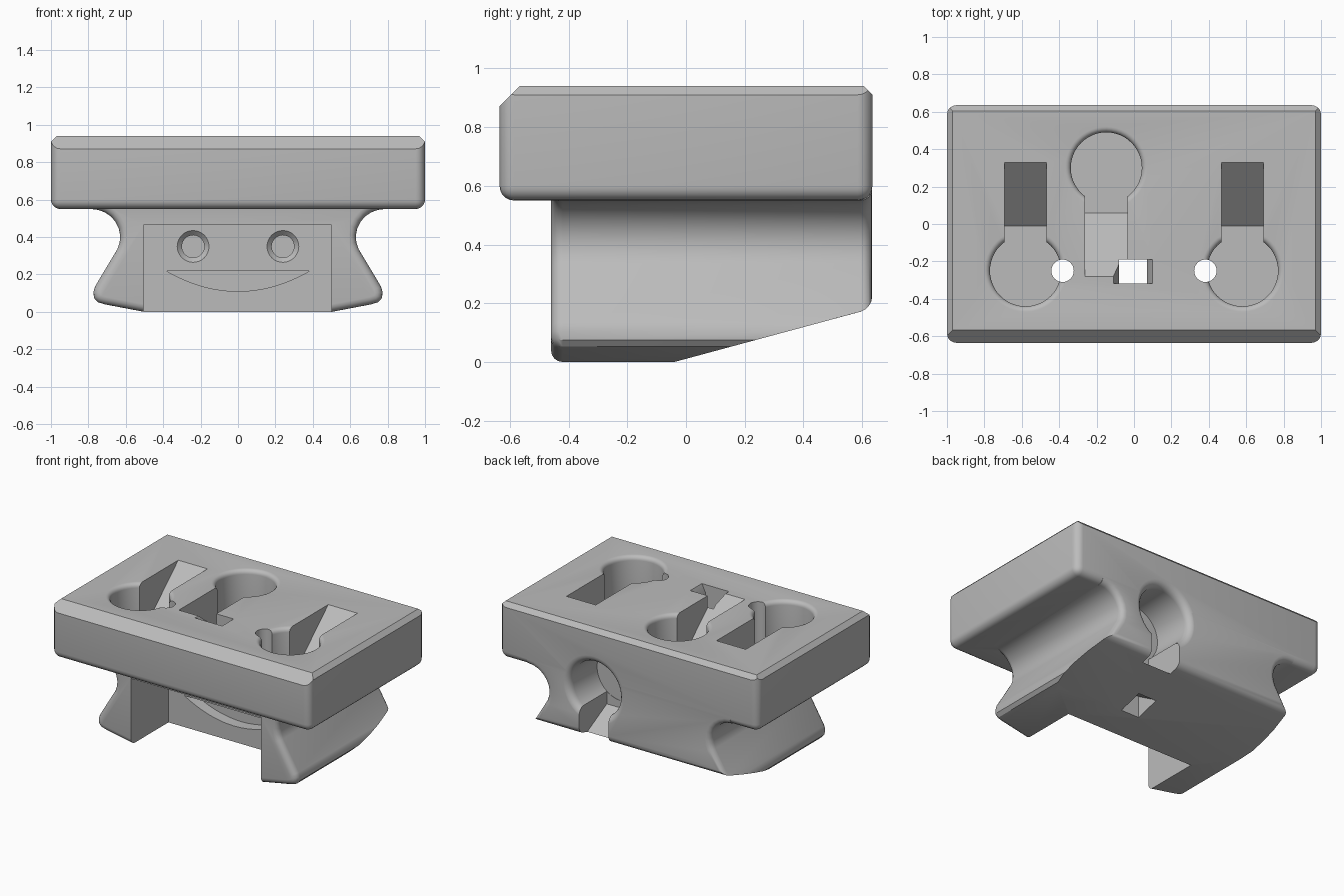
import bpy, bmesh, math
from mathutils import Matrix, Vector

cube = bpy.data.objects.get("Cube")
if cube:
    bpy.data.objects.remove(cube, do_unlink=True)

grey = bpy.data.materials.new("plain grey")
grey.use_nodes = True
COLOUR = (0.5, 0.5, 0.5, 1)
grey.diffuse_color = COLOUR
grey.node_tree.nodes["Principled BSDF"].inputs["Base Color"].default_value = COLOUR


def finish(name, bm, matrix=Matrix()):
    bmesh.ops.recalc_face_normals(bm, faces=bm.faces)
    bmesh.ops.transform(bm, matrix=matrix, verts=bm.verts)
    mesh = bpy.data.meshes.new(name)
    bm.to_mesh(mesh)
    bm.free()
    mesh.materials.append(grey)
    ob = bpy.data.objects.new(name, mesh)
    bpy.context.collection.objects.link(ob)
    return ob


def prism_bm(points, lo, hi, place):
    """Extrude a 2D outline from lo to hi; place(u, v, w) gives the axes."""
    bm = bmesh.new()
    a = [bm.verts.new(place(u, v, lo)) for u, v in points]
    b = [bm.verts.new(place(u, v, hi)) for u, v in points]
    bm.faces.new(a)
    bm.faces.new(b[::-1])
    n = len(a)
    for i in range(n):
        bm.faces.new((a[i], b[i], b[(i + 1) % n], a[(i + 1) % n]))
    bmesh.ops.recalc_face_normals(bm, faces=bm.faces)
    return bm


def along_y(u, v, w):
    return (u, w, v)


def along_x(u, v, w):
    return (w, u, v)


def lathe(name, profile, matrix, steps=48):
    bm = bmesh.new()
    rings = []
    for r, z in profile:
        rings.append([bm.verts.new((r * math.cos(k * math.tau / steps),
                                    r * math.sin(k * math.tau / steps), z))
                      for k in range(steps)])
    for a, b in zip(rings, rings[1:]):
        for k in range(steps):
            j = (k + 1) % steps
            bm.faces.new((a[k], a[j], b[j], b[k]))
    bm.faces.new(rings[0])
    bm.faces.new(rings[-1])
    return finish(name, bm, matrix)


def slice_off(bm, point, normal):
    res = bmesh.ops.bisect_plane(bm, geom=bm.verts[:] + bm.edges[:] + bm.faces[:],
                                 plane_co=point, plane_no=normal, clear_outer=True)
    cut = [e for e in res["geom_cut"] if isinstance(e, bmesh.types.BMEdge)]
    bmesh.ops.contextual_create(bm, geom=cut)


def combine(target, tool, operation):
    mod = target.modifiers.new(tool.name, "BOOLEAN")
    mod.operation = operation
    mod.solver = "EXACT"
    mod.object = tool
    bpy.context.view_layer.objects.active = target
    bpy.ops.object.modifier_apply(modifier=mod.name)
    bpy.data.objects.remove(tool, do_unlink=True)


TOP, UNDER, HALF_Y = 0.94, 0.55, 0.635

# Top slab: rounded sides and underside, chamfered upper rim
bm = bmesh.new()
bmesh.ops.create_cube(bm, size=1, matrix=Matrix.Translation((0, 0, (TOP + UNDER) / 2))
                      @ Matrix.Diagonal((2, 2 * HALF_Y, TOP - UNDER, 1)))
rounded = [e for e in bm.edges if min(v.co.z for v in e.verts) < UNDER + 0.01]
bmesh.ops.bevel(bm, geom=rounded, offset=0.05, segments=5, profile=0.5, affect="EDGES")
slice_off(bm, (0, -HALF_Y, TOP - 0.068), (0, -1, 1))
slice_off(bm, (0, HALF_Y, TOP - 0.03), (0, 1, 1))
for side in (-1, 1):
    slice_off(bm, (side, 0, TOP - 0.03), (side, 0, 1))
block = finish("mounting_block", bm)

# Dovetail body: half outline mirrored, sloped underside, rounded ends
half = [(0.5, 0), (0.71, 0.04), (0.75, 0.052), (0.77, 0.075), (0.773, 0.105), (0.765, 0.135)]
for i in range(9):
    ang = math.radians(205 - i * 115 / 8)
    half.append((0.785 + 0.155 * math.cos(ang), 0.4 + 0.15 * math.sin(ang)))
half.append((0.785, 0.62))
outline = half + [(-x, z) for x, z in reversed(half)]
bm = prism_bm(outline, -0.46, HALF_Y - 0.001, along_y)
slice_off(bm, (0, -0.04, 0), (0, 0.27, -1))
ends = []
for e in bm.edges:
    ys = [v.co.y for v in e.verts]
    if (max(ys) < -0.45 or min(ys) > HALF_Y - 0.01) and max(v.co.z for v in e.verts) < 0.56:
        ends.append(e)
bmesh.ops.bevel(bm, geom=ends, offset=0.04, segments=4, profile=0.5, affect="EDGES")
combine(block, finish("dovetail_body", bm), "UNION")


# Keyhole: round well with a soft lip and a ramped slot along local +y
def keyhole(name, matrix, length=0.58, depth=0.31, lip=0.03):
    profile = [(0.19, -depth)]
    for i in range(6):
        a = math.radians(i * 18)
        profile.append((0.19 + lip * (1 - math.cos(a)), -lip + lip * math.sin(a)))
    profile.append((0.19 + lip, 0.06))
    combine(block, lathe(name + "_well", profile, matrix), "DIFFERENCE")
    start = 0.24
    rise = 0.06 * (length - start) / depth
    ramp = [(0, -depth + 0.002), (start, -depth + 0.002), (length, 0),
            (length + rise, 0.06), (0, 0.06)]
    slot = finish(name + "_slot", prism_bm(ramp, -0.113, 0.113, along_x), matrix)
    combine(block, slot, "DIFFERENCE")


for side in (-1, 1):
    keyhole("side_keyhole", Matrix.Translation((0.58 * side, -0.25, TOP)))
keyhole("middle_keyhole", Matrix.Translation((-0.148, 0.3, TOP)) @ Matrix.Rotation(math.pi, 4, "Z"))
keyhole("back_keyhole", Matrix.Translation((0.27, HALF_Y, 0.51))
        @ Matrix.Rotation(-math.pi / 2, 4, "X"), length=0.4, lip=0.05)

# Front pocket between the two legs
WALL = -0.045
pocket = [(-0.505, -0.1), (0.5, -0.1), (0.5, 0.465), (-0.505, 0.465)]
combine(block, finish("pocket", prism_bm(pocket, -0.7, WALL, along_y)), "DIFFERENCE")

# Eyes and smile sunk into the pocket wall
into_wall = Matrix.Rotation(math.pi / 2, 4, "X")
for side in (-1, 1):
    place = Matrix.Translation((0.24 * side, WALL, 0.35)) @ into_wall
    eye = lathe("eye", [(0.06, -0.1), (0.06, -0.025), (0.085, 0), (0.085, 0.03)], place, 32)
    combine(block, eye, "DIFFERENCE")
smile = [(-0.385, 0.22)]
for i in range(1, 16):
    t = -1 + i / 8
    smile.append((0.385 * t, 0.11 + 0.11 * t * t))
smile.append((0.385, 0.22))
combine(block, finish("smile", prism_bm(smile, WALL - 0.03, WALL + 0.08, along_y)), "DIFFERENCE")

# Round through holes beside the wells
for side in (-1, 1):
    hole = lathe("round_hole", [(0.06, 0.4), (0.06, 1)],
                 Matrix.Translation((0.382 * side, -0.25, 0)), 32)
    combine(block, hole, "DIFFERENCE")

# Square through hole with flared mouth
mouth = [(-0.08, 0.4), (0.07, 0.4), (0.07, 0.88), (0.105, 0.95), (-0.115, 0.95), (-0.08, 0.88)]
combine(block, finish("square_hole", prism_bm(mouth, -0.318, -0.19, along_y)), "DIFFERENCE")

# Small ramped notch in the sloped underside
notch = [(0.14, -0.1), (0.31, -0.1), (0.31, 0.1), (0.14, 0.2)]
combine(block, finish("underside_notch", prism_bm(notch, 0.08, 0.22, along_x)), "DIFFERENCE")

bpy.ops.object.select_all(action="DESELECT")
block.select_set(True)
bpy.context.view_layer.objects.active = block
bpy.ops.object.shade_smooth_by_angle(angle=math.radians(30))
